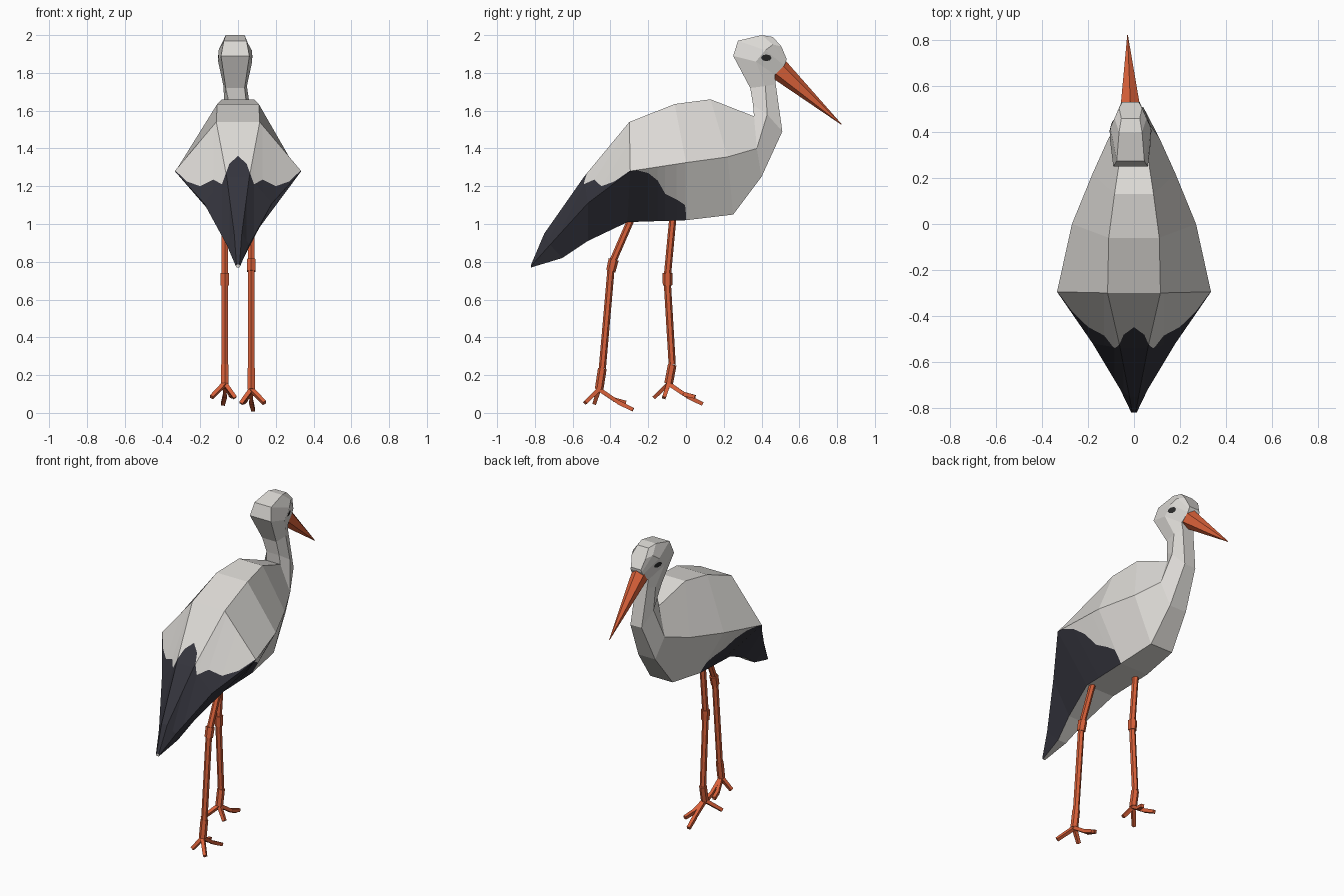
import bpy, bmesh, math
from mathutils import Vector
from mathutils.bvhtree import BVHTree

if "Cube" in bpy.data.objects:
    bpy.data.objects.remove(bpy.data.objects["Cube"])


def material(name, rgb):
    m = bpy.data.materials.new(name)
    m.diffuse_color = (*rgb, 1)
    m.use_nodes = True
    m.node_tree.nodes["Principled BSDF"].inputs["Base Color"].default_value = m.diffuse_color
    return m


WHITE = material("feather_white", (0.72, 0.70, 0.67))
BLACK = material("feather_black", (0.035, 0.035, 0.047))
ORANGE = material("leg_orange", (0.70, 0.12, 0.042))
EYE = material("eye_dark", (0.025, 0.025, 0.025))


def finish(bm, name, mats):
    bmesh.ops.recalc_face_normals(bm, faces=bm.faces)
    me = bpy.data.meshes.new(name)
    bm.to_mesh(me)
    bm.free()
    for m in mats:
        me.materials.append(m)
    ob = bpy.data.objects.new(name, me)
    bpy.context.collection.objects.link(ob)
    return ob


# Body, neck and head: six-sided rings, each as (y, z, half width) for ridge, side, belly
RINGS = [
    ((-.82, .785, .008), (-.82, .778, .012), (-.82, .77, .008)),
    ((-.75, .95, .02), (-.72, .89, .06), (-.655, .82, .03)),
    ((-.54, 1.25, .06), (-.52, 1.11, .18), (-.52, .91, .06)),
    ((-.30, 1.54, .115), (-.295, 1.28, .335), (-.31, 1.01, .10)),
    ((-.06, 1.635, .11), (0, 1.325, .27), (0, 1.02, .10)),
    ((.13, 1.66, .085), (.22, 1.355, .18), (.25, 1.05, .08)),
    ((.36, 1.57, .05), (.375, 1.40, .11), (.40, 1.25, .06)),
    ((.355, 1.63, .045), (.43, 1.58, .07), (.51, 1.49, .04)),
    ((.34, 1.72, .05), (.42, 1.73, .062), (.475, 1.74, .04)),
    ((.25, 1.89, .075), (.37, 1.86, .09), (.47, 1.79, .045)),
    ((.275, 1.97, .06), (.42, 1.92, .088), (.52, 1.84, .04)),
    ((.40, 2.0, .05), (.46, 1.95, .07), (.53, 1.86, .04)),
    ((.46, 1.99, .04), (.505, 1.94, .05), (.532, 1.875, .035)),
]
TAIL_ZONE, SIDE_ZONE = 2, 3

bm = bmesh.new()
rows = []
for top, mid, low in RINGS:
    cx = -0.015 if top[1] > 1.7 and top[0] > .2 else 0
    row = [bm.verts.new((cx + s * p[2], p[0], p[1]))
           for s, p in ((1, top), (1, mid), (1, low), (-1, low), (-1, mid), (-1, top))]
    rows.append(row)
for i in range(len(rows) - 1):
    for k in range(6):
        n = (k + 1) % 6
        f = bm.faces.new((rows[i][k], rows[i][n], rows[i + 1][n], rows[i + 1][k]))
        if i < 3 and k in (0, 4, 5):
            f.material_index = TAIL_ZONE
        elif i < 3 and k in (1, 3):
            f.material_index = 1
        elif i == 3 and k in (1, 3):
            f.material_index = SIDE_ZONE
bm.faces.new(rows[0])
bm.faces.new(rows[-1])


def paint_below(bm, zone, axis, line):
    """Cut the zone along a polyline of (coordinate, z) and blacken what lies below."""
    def cut(co, no, lo, hi):
        faces = [f for f in bm.faces if f.material_index == zone
                 and lo <= f.calc_center_median()[axis] <= hi]
        geom = set(faces)
        for f in faces:
            geom.update(f.edges)
            geom.update(f.verts)
        if geom:
            bmesh.ops.bisect_plane(bm, geom=list(geom), plane_co=co, plane_no=no, dist=1e-5)

    def point(u, z):
        p = Vector((0, 0, z))
        p[axis] = u
        return p
    for u, z in line:
        cut(point(u, z), point(1, 0), -9, 9)
    for (u, z), (v, w) in zip(line, line[1:]):
        cut(point(u, z), point(z - w, v - u), u, v)
    for f in bm.faces:
        if f.material_index != zone:
            continue
        c = f.calc_center_median()
        f.material_index = 0
        for (u, z), (v, w) in zip(line, line[1:]):
            if u <= c[axis] <= v and c.z < z + (w - z) * (c[axis] - u) / (v - u):
                f.material_index = 1


# Wavy edge of the black feathers across the tail and along the flanks
half = [(.045, 1.32), (.085, 1.21), (.13, 1.235), (.20, 1.20), (.27, 1.225), (.35, 1.30)]
paint_below(bm, TAIL_ZONE, 0, [(-x, z) for x, z in reversed(half)] + [(0, 1.36)] + half)
paint_below(bm, SIDE_ZONE, 1, [(-.32, 1.30), (-.20, 1.27), (-.15, 1.23), (-.11, 1.16),
                               (-.05, 1.13), (-.005, 1.10), (.01, .95)])
bmesh.ops.recalc_face_normals(bm, faces=bm.faces)
tree = BVHTree.FromBMesh(bm)
finish(bm, "body", [WHITE, BLACK])

# Eyes: thin patches laid on the head
for side, name in ((1, "right_eye"), (-1, "left_eye")):
    bm = bmesh.new()

    def on_head(y, z):
        hit = tree.ray_cast(Vector((side, y, z)), Vector((-side, 0, 0)))
        return bm.verts.new(hit[0] + Vector((side * .005, 0, 0)))
    mid = on_head(.425, 1.88)
    rim = [on_head(.425 + .028 * math.cos(a * math.pi / 4), 1.88 + .018 * math.sin(a * math.pi / 4))
           for a in range(8)]
    for a in range(8):
        tri = (mid, rim[a], rim[(a + 1) % 8])
        bm.faces.new(tri if side > 0 else tri[::-1])
    me = bpy.data.meshes.new(name)
    bm.to_mesh(me)
    bm.free()
    me.materials.append(EYE)
    bpy.context.collection.objects.link(bpy.data.objects.new(name, me))


def bar(bm, p, q, r0, r1, sides=6, squash=1.0):
    """Straight tapered bar from p to q."""
    p, q = Vector(p), Vector(q)
    d = (q - p).normalized()
    a = Vector((1, 0, 0))
    a = (a - d * a.dot(d)).normalized()
    b = d.cross(a)
    ends = []
    for c, r in ((p, r0), (q, r1)):
        ends.append([bm.verts.new(c + r * (a * squash * math.cos(t) + b * math.sin(t)))
                     for t in (math.tau * (i + .5) / sides for i in range(sides))])
    for i in range(sides):
        j = (i + 1) % sides
        bm.faces.new((ends[0][i], ends[0][j], ends[1][j], ends[1][i]))
    bm.faces.new(ends[0][::-1])
    bm.faces.new(ends[1])


# Beak
bm = bmesh.new()
bar(bm, (-.016, .49, 1.82), (-.028, .822, 1.528), .058, .002, 6, .85)
finish(bm, "beak", [ORANGE])

# Toes relative to the foot (x is outward)
TOES = [
    [(0, 0, 0), (.0, .10, -.068), (.01, .18, -.108)],
    [(0, 0, 0), (-.03, .08, -.055), (-.045, .14, -.07)],
    [(0, 0, 0), (.07, -.075, -.072)],
    [(0, 0, 0), (-.055, -.025, -.075)],
]


# Legs: hip, knee, ankle, foot as (y, z), with swollen joints
def leg(name, side, hip, knee, ankle, foot):
    x = .07 * side
    h, k, a, f = (Vector((x, *p)) for p in (hip, knee, ankle, foot))
    bm = bmesh.new()
    bar(bm, h, k, .019, .019)
    bar(bm, k + (h - k).normalized() * .03, k + (a - k).normalized() * .035, .027, .025)
    bar(bm, k, a, .019, .019)
    bar(bm, a, f, .023, .023)
    for toe in TOES:
        pts = [f + Vector((t[0] * side, t[1], t[2])) for t in toe]
        for p, q in zip(pts, pts[1:]):
            bar(bm, p, q, .016, .014, 4)
    finish(bm, name, [ORANGE])


leg("right_leg", 1, (-.28, 1.05), (-.395, .785), (-.443, .235), (-.46, .125))
leg("left_leg", -1, (-.068, 1.05), (-.10, .71), (-.073, .255), (-.092, .155))
